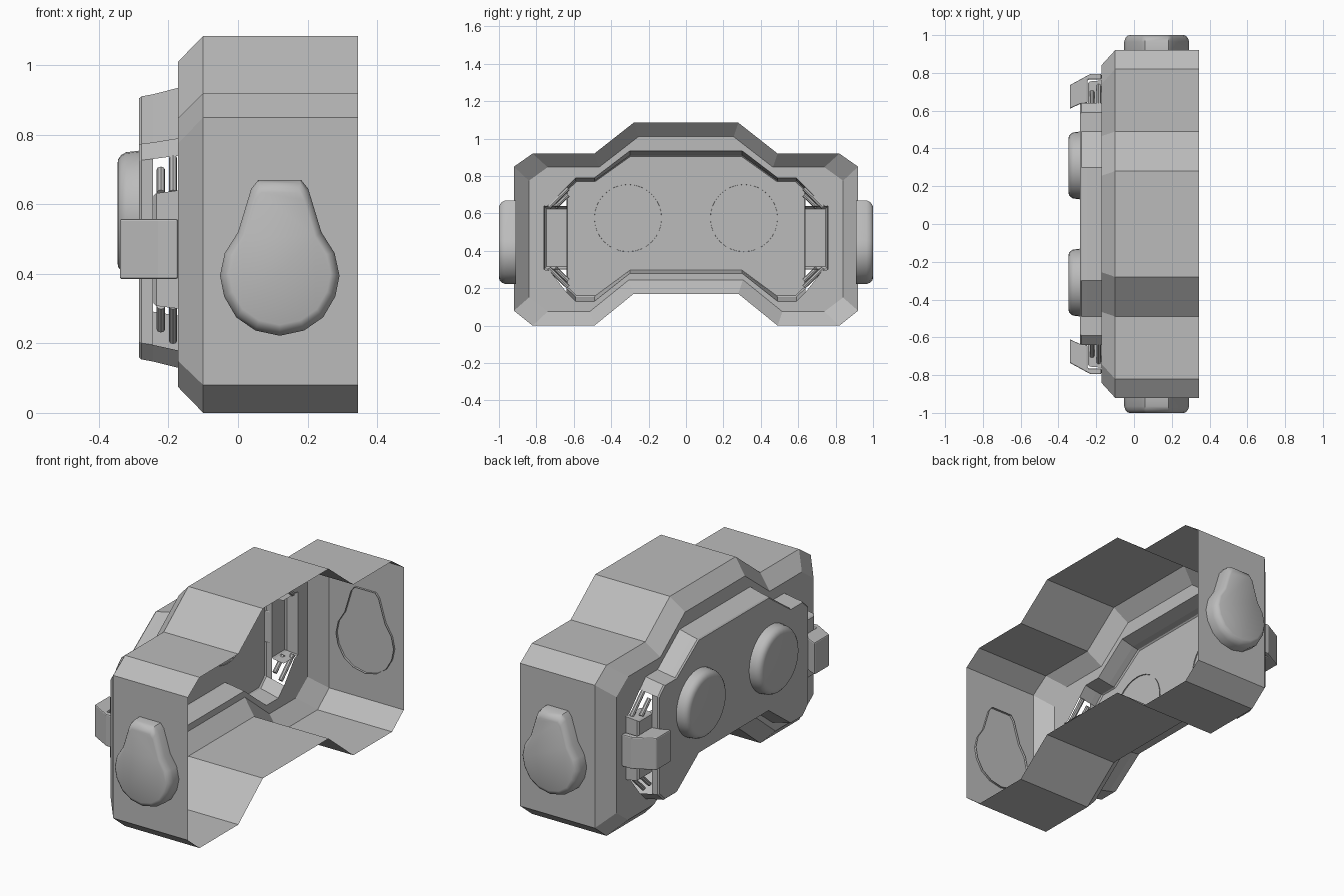
import bpy, bmesh, math
from mathutils import Vector

cube = bpy.data.objects.get("Cube")
if cube:
    bpy.data.objects.remove(cube, do_unlink=True)

grey = bpy.data.materials.new("plain grey")
grey.use_nodes = True
grey.diffuse_color = (0.5, 0.5, 0.5, 1)
grey.node_tree.nodes["Principled BSDF"].inputs["Base Color"].default_value = grey.diffuse_color


def finish(name, bm, smooth=False, bevel=0):
    bmesh.ops.recalc_face_normals(bm, faces=bm.faces)
    mesh = bpy.data.meshes.new(name)
    bm.to_mesh(mesh)
    bm.free()
    mesh.materials.append(grey)
    obj = bpy.data.objects.new(name, mesh)
    bpy.context.collection.objects.link(obj)
    if bevel:
        mod = obj.modifiers.new("soft edge", 'BEVEL')
        mod.width = bevel
        mod.segments = 2
    if smooth:
        bpy.ops.object.select_all(action='DESELECT')
        obj.select_set(True)
        bpy.context.view_layer.objects.active = obj
        bpy.ops.object.shade_smooth_by_angle(angle=math.radians(40))
    return obj


def loft(name, rings, cap_end=True, cap_start=False, skip=(), **look):
    """Join equal rings of points; skip holds (band, side) pairs left open."""
    bm = bmesh.new()
    rows = [[bm.verts.new(p) for p in ring] for ring in rings]
    n = len(rows[0])
    for b in range(len(rows) - 1):
        for i in range(n):
            if (b, i) not in skip:
                j = (i + 1) % n
                bm.faces.new((rows[b][i], rows[b][j], rows[b + 1][j], rows[b + 1][i]))
    if cap_end:
        bm.faces.new(rows[-1])
    if cap_start:
        bm.faces.new(rows[0])
    return finish(name, bm, **look)


def mirrored(half):
    return half + [(-y, z) for y, z in reversed(half)]


def at_x(x, outline):
    return [(x, y, z) for y, z in outline]


BACK = -0.173   # plane of the shell's closed side

# Hollow shell: open on one side, chamfered towards a shaped cut-out
outer = mirrored([(.28, 1.085), (.49, .92), (.82, .92), (.92, .85), (.92, .65), (.92, .6),
                  (.92, .34), (.92, .29), (.92, .08), (.82, 0), (.49, 0), (.28, .17)])
inner = mirrored([(.255, 1.01), (.465, .847), (.74, .847), (.84, .775), (.84, .65), (.84, .6),
                  (.84, .34), (.84, .29), (.84, .15), (.74, .075), (.515, .075), (.305, .245)])
hole = mirrored([(.3, .935), (.49, .79), (.59, .79), (.64, .74), (.73, .645), (.76, .64),
                 (.76, .3), (.73, .295), (.64, .18), (.59, .13), (.49, .13), (.3, .28)])
loft("shell", [at_x(.345, outer), at_x(-.1, outer), at_x(BACK, inner), at_x(BACK, hole)],
     cap_end=False)

# Raised face plate, open at its ends behind the vents
plate = mirrored([(.3, .935), (.49, .79), (.59, .79), (.64, .74),
                  (.64, .18), (.59, .13), (.49, .13), (.3, .28)])


def tapered(amount, ends=1):
    return [(y * ends, .53 + (z - .53) * amount) for y, z in plate]


loft("face_plate", [at_x(BACK, plate), at_x(-.245, tapered(.955)),
                    at_x(-.278, tapered(.94)), at_x(-.285, tapered(.925, .99))],
     skip={(0, 3), (0, 11)})

# Round raised lenses
for side, label in ((1, "back"), (-1, "front")):
    rings = []
    for x, r in ((-.28, .18), (-.322, .175), (-.336, .167), (-.345, .155), (-.347, .14)):
        rings.append([(x, side * .31 + r * math.cos(a * math.tau / 32),
                       .575 + r * math.sin(a * math.tau / 32)) for a in range(32)])
    loft("round_lens_" + label, rings, smooth=True)

# Pear-shaped side pads, each an open cap pushed through the wall
pear_half = [(.062, .67), (.082, .645), (.12, .52), (.158, .46), (.172, .395),
             (.16, .335), (.125, .275), (.07, .237)]
pear = pear_half + [(0, .222)] + [(-x, z) for x, z in reversed(pear_half)]
for side, label in ((1, "back"), (-1, "front")):
    rings = []
    for y, inset in ((.908, 0), (.965, 0), (.985, .04), (.996, .1), (1.0, .15)):
        rings.append([(.12 + x * (1 - inset), side * y, .43 + (z - .43) * (1 - inset))
                      for x, z in pear])
    loft("side_pad_" + label, rings, smooth=True)

# End housings, clips and vent bars
for side, label in ((1, "back"), (-1, "front")):
    def box(y, low, high):
        return [(side * .635, high), (side * y, high), (side * y, low), (side * .635, low)]
    loft("end_housing_" + label, [at_x(BACK, box(.76, .3, .64)), at_x(-.235, box(.755, .308, .632)),
                                  at_x(-.243, box(.745, .315, .625))],
         skip={(0, 3), (1, 3)})

    hook = [(BACK, .795), (-.23, .795), (-.34, .735), (-.34, .61),
            (-.286, .635), (-.245, .642), (-.245, .765), (BACK, .765)]
    loft("clip_" + label, [[(x, side * y, z) for x, y in hook] for z in (.385, .558)],
         cap_start=True, bevel=.006)

    for up, place in ((1, "upper"), (-1, "lower")):
        for k, (x, reach) in enumerate(((-.222, .065), (-.187, .098))):
            a = Vector((x, side * .63, .47 + up * (.165 + reach)))
            b = Vector((x, side * (.635 + reach), .47 + up * .163))
            bm = bmesh.new()
            bmesh.ops.create_cone(bm, cap_ends=True, segments=8, radius1=.012, radius2=.012,
                                  depth=(b - a).length)
            turn = (b - a).to_track_quat('Z', 'Y').to_matrix().to_4x4()
            turn.translation = (a + b) / 2
            bm.transform(turn)
            finish(f"vent_bar_{place}_{label}_{k + 1}", bm, smooth=True)
